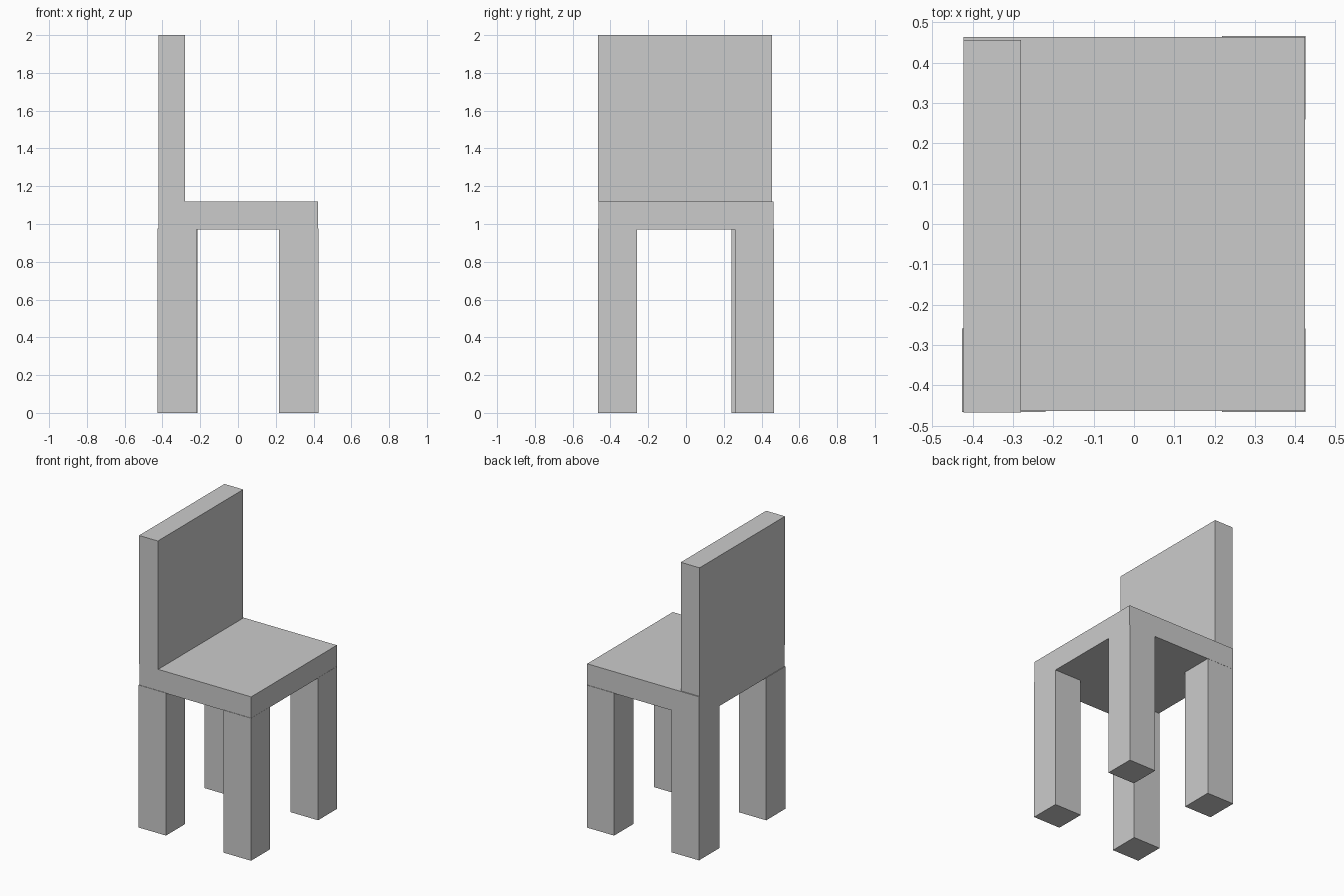
import bpy

if "Cube" in bpy.data.objects:
    bpy.data.objects.remove(bpy.data.objects["Cube"])


def box(name, x, y, z):
    """Box spanning the given (min, max) ranges."""
    spans = (x, y, z)
    bpy.ops.mesh.primitive_cube_add(size=1, location=[(a + b) / 2 for a, b in spans])
    obj = bpy.context.object
    obj.name = name
    obj.scale = [b - a for a, b in spans]
    bpy.ops.object.transform_apply(location=False, rotation=False, scale=True)
    return obj


# Seat slab
box("seat", (-0.422, 0.424), (-0.463, 0.463), (0.972, 1.12))

# Backrest standing on the seat's -x edge
box("backrest", (-0.422, -0.28), (-0.467, 0.456), (1.12, 2.0))

# Four square legs; the far back leg is set slightly inward
leg = 0.207
legs = {
    "front_leg_near": (0.218, -0.466),
    "front_leg_far": (0.218, 0.259),
    "back_leg_near": (-0.426, -0.466),
    "back_leg_far": (-0.422, 0.242),
}
for name, (x, y) in legs.items():
    y_max = 0.462 if name == "back_leg_far" else y + leg
    box(name, (x, x + leg), (y, y_max), (0.0, 0.975))
